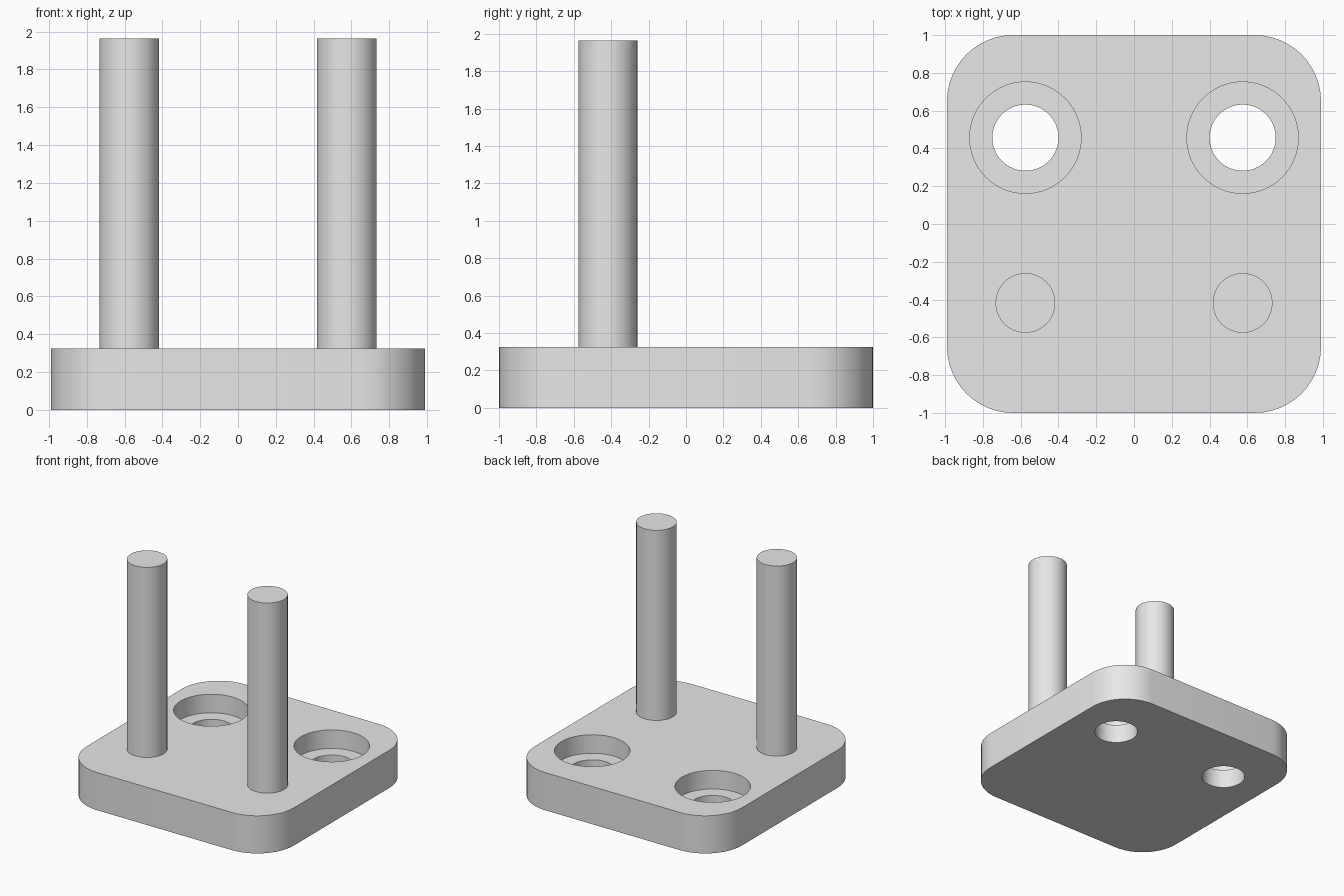
import bpy
import bmesh
from math import cos, sin, pi, radians

cube = bpy.data.objects.get("Cube")
if cube:
    bpy.data.objects.remove(cube, do_unlink=True)

HALF_X, HALF_Y, PLATE_TOP = 0.99, 1.0, 0.325
CORNER = 0.35
PIN_TOP, PIN_RADIUS, PIN_Y = 1.965, 0.158, -0.418
HOLE_RADIUS, BORE_RADIUS, BORE_FLOOR, HOLE_Y = 0.175, 0.295, 0.165, 0.457
SPACING = 0.575

grey = bpy.data.materials.new("plain grey")
grey.use_nodes = True
colour = (0.8, 0.8, 0.8, 1)
grey.diffuse_color = colour
grey.node_tree.nodes["Principled BSDF"].inputs["Base Color"].default_value = colour


def extrude_outline(name, points, bottom, top, floor=True):
    """Straight prism from a flat outline, optionally open underneath."""
    bm = bmesh.new()
    low = [bm.verts.new((x, y, bottom)) for x, y in points]
    high = [bm.verts.new((x, y, top)) for x, y in points]
    n = len(points)
    for i in range(n):
        j = (i + 1) % n
        bm.faces.new((low[i], low[j], high[j], high[i]))
    bm.faces.new(high)
    if floor:
        bm.faces.new(low[::-1])
    mesh = bpy.data.meshes.new(name)
    bm.to_mesh(mesh)
    bm.free()
    mesh.materials.append(grey)
    obj = bpy.data.objects.new(name, mesh)
    bpy.context.collection.objects.link(obj)
    return obj


def circle(cx, cy, radius, steps=64):
    return [(cx + radius * cos(2 * pi * i / steps), cy + radius * sin(2 * pi * i / steps))
            for i in range(steps)]


def activate(obj):
    bpy.ops.object.select_all(action='DESELECT')
    obj.select_set(True)
    bpy.context.view_layer.objects.active = obj


def smooth(obj):
    activate(obj)
    bpy.ops.object.shade_smooth_by_angle(angle=radians(30))


def cut(obj, cutter):
    cutter.hide_render = True
    mod = obj.modifiers.new("cut", 'BOOLEAN')
    mod.operation, mod.solver, mod.object = 'DIFFERENCE', 'EXACT', cutter
    activate(obj)
    bpy.ops.object.modifier_apply(modifier=mod.name)
    bpy.data.objects.remove(cutter, do_unlink=True)


# Base plate with rounded corners
outline = []
for quarter, (sx, sy) in enumerate(((1, 1), (-1, 1), (-1, -1), (1, -1))):
    for k in range(13):
        a = (quarter + k / 12) * pi / 2
        outline.append((sx * (HALF_X - CORNER) + CORNER * cos(a),
                        sy * (HALF_Y - CORNER) + CORNER * sin(a)))
plate = extrude_outline("base_plate", outline, 0, PLATE_TOP)

for side, label in ((1, "left"), (-1, "right")):
    x = side * SPACING
    # Counterbored through hole
    cut(plate, extrude_outline("bore_cutter", circle(x, HOLE_Y, BORE_RADIUS), BORE_FLOOR, 1))
    cut(plate, extrude_outline("hole_cutter", circle(x, HOLE_Y, HOLE_RADIUS), -1, 1))
    # Upright pin standing on the plate
    smooth(extrude_outline(label + "_pin", circle(x, PIN_Y, PIN_RADIUS),
                           PLATE_TOP, PIN_TOP, floor=False))
smooth(plate)
